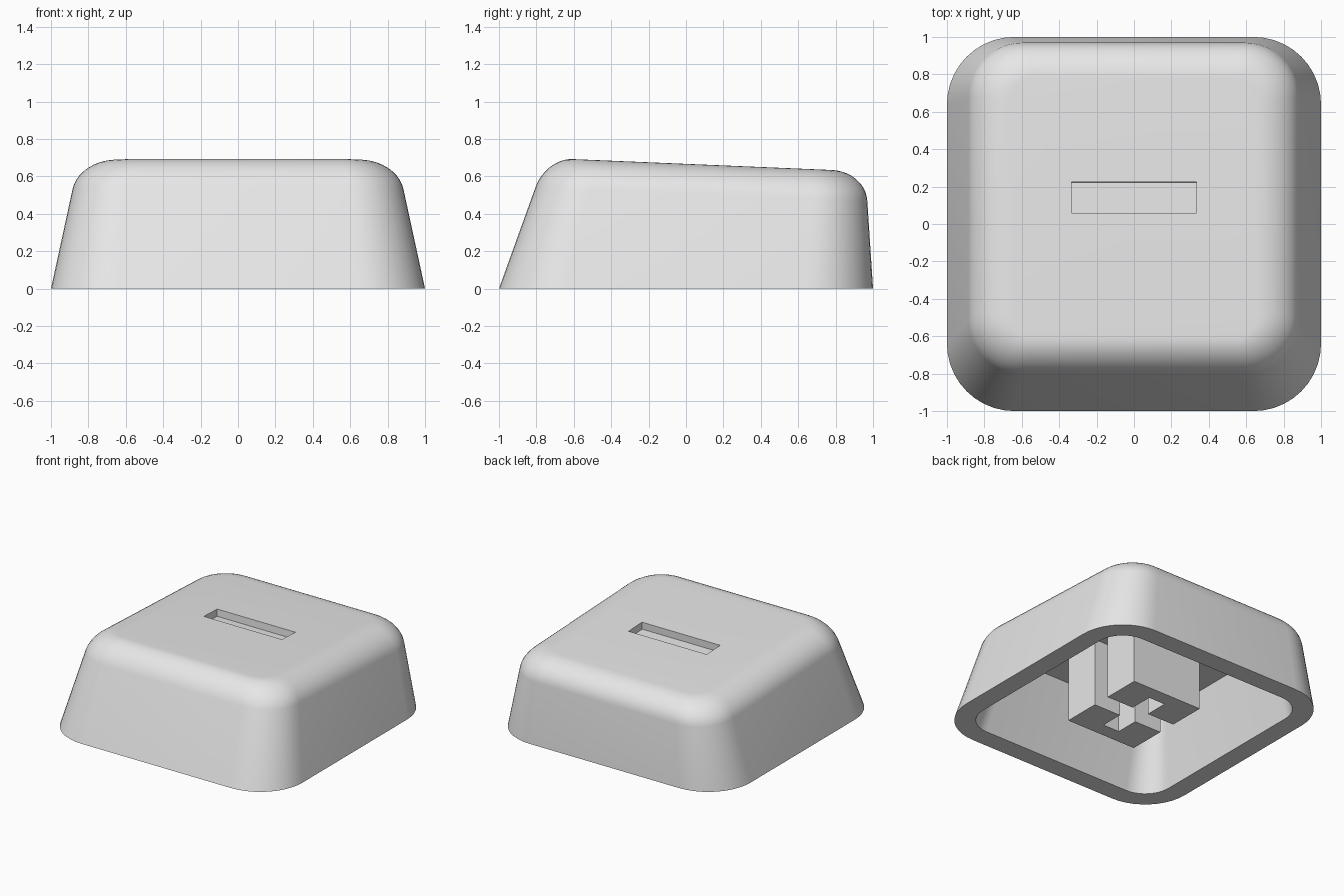
import bpy, bmesh, math
from mathutils import Matrix

cube = bpy.data.objects.get("Cube")
if cube:
    bpy.data.objects.remove(cube, do_unlink=True)

grey = bpy.data.materials.new("light grey plastic")
GREY = (0.8, 0.8, 0.8, 1)
grey.diffuse_color = GREY
grey.use_nodes = True
grey.node_tree.nodes["Principled BSDF"].inputs["Base Color"].default_value = GREY


def make_object(name, bm):
    bmesh.ops.recalc_face_normals(bm, faces=bm.faces)
    mesh = bpy.data.meshes.new(name)
    bm.to_mesh(mesh)
    bm.free()
    mesh.materials.append(grey)
    obj = bpy.data.objects.new(name, mesh)
    bpy.context.collection.objects.link(obj)
    return obj


def top_plane(y):
    return 0.667 - 0.042 * y


def ring(bm, half_x, front, back, radius, height, steps=10):
    """Rounded rectangle of vertices; height is a function of y."""
    verts = []
    corners = [(1, back - radius), (-1, back - radius),
               (-1, front + radius), (1, front + radius)]
    for i, (side, cy) in enumerate(corners):
        for k in range(steps + 1):
            a = (i + k / steps) * math.pi / 2
            y = cy + radius * math.sin(a)
            x = side * (half_x - radius) + radius * math.cos(a)
            verts.append(bm.verts.new((x, y, height(y))))
    return verts


def bridge(bm, a, b):
    for i in range(len(a)):
        j = (i + 1) % len(a)
        bm.faces.new((a[i], a[j], b[j], b[i]))


# Hollow shell: cavity, rim, leaning walls, rounded shoulder, tilted top
bm = bmesh.new()
flat = lambda y: 0
rings = [ring(bm, 0.73, -0.66, 0.82, 0.15, lambda y: 0.53),
         ring(bm, 0.85, -0.85, 0.85, 0.21, flat),
         ring(bm, 1, -1, 1, 0.36, flat)]
DROP, SEGMENTS = 0.155, 10
for k in range(SEGMENTS + 1):
    t = k / SEGMENTS
    low, high = (1 - t) ** 2, t * t
    total = low + high + 1.5 * t * (1 - t)
    low, high = low / total, high / total
    drop = DROP * low
    rings.append(ring(bm, 0.85 + 0.22 * drop - 0.19 * high,
                      -0.747 - 0.364 * drop + 0.14 * high,
                      0.959 + 0.066 * drop - 0.18 * high,
                      0.29 - 0.17 * high,
                      lambda y, d=drop: top_plane(y) - d))
for a, b in zip(rings, rings[1:]):
    bridge(bm, a, b)
bm.faces.new(rings[0])
bm.faces.new(rings[-1])
shell = make_object("cap_shell", bm)

# Shallow slot in the top
bm = bmesh.new()
tilt = Matrix.Rotation(math.atan(-0.042), 4, "X")
place = Matrix.Translation((0, 0.142, top_plane(0.142)))
bmesh.ops.create_cube(bm, size=1, matrix=place @ tilt @ Matrix.Diagonal((0.67, 0.165, 0.11, 1)))
cutter = make_object("slot_cutter", bm)
cutter.hide_render = True
cut = shell.modifiers.new("slot", "BOOLEAN")
cut.operation = "DIFFERENCE"
cut.solver = "EXACT"
cut.object = cutter
bpy.ops.object.select_all(action="DESELECT")
bpy.context.view_layer.objects.active = shell
shell.select_set(True)
bpy.ops.object.modifier_apply(modifier=cut.name)
bpy.data.objects.remove(cutter, do_unlink=True)
bpy.ops.object.shade_smooth_by_angle(angle=math.radians(30))

# Stem: two notched halves that leave a cross-shaped socket between them
half_profile = [(0.3, 0.07), (0.3, 0.36), (-0.3, 0.36), (-0.3, 0.07),
                (-0.07, 0.07), (-0.07, 0.25), (0.07, 0.25), (0.07, 0.07)]
for name, side in (("stem_back", 1), ("stem_front", -1)):
    bm = bmesh.new()
    bottom = [bm.verts.new((x, side * y, 0)) for x, y in half_profile]
    top = [bm.verts.new((x, side * y, 0.54)) for x, y in half_profile]
    bridge(bm, bottom, top)
    bm.faces.new(bottom)
    bm.faces.new(top)
    make_object(name, bm)
